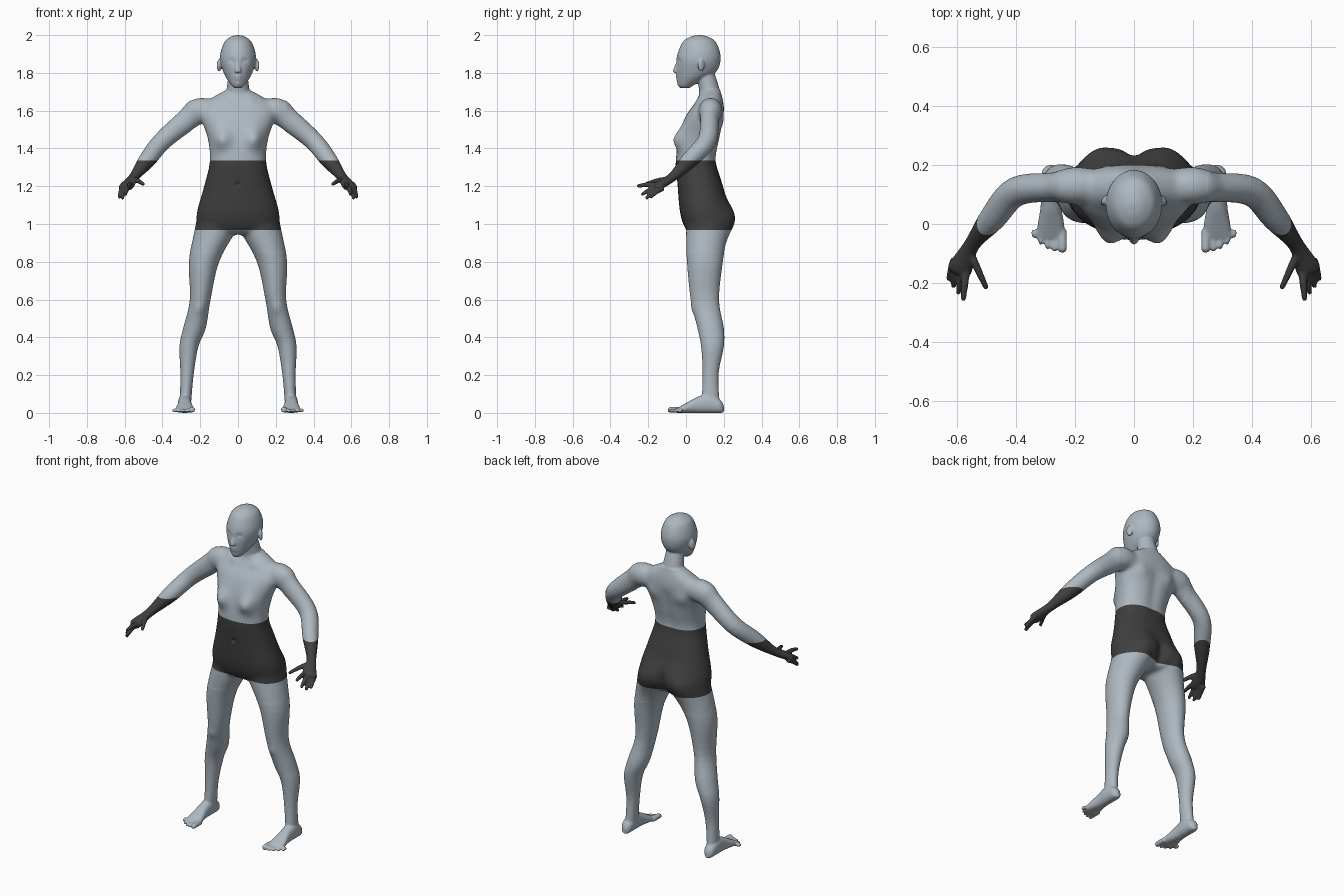
import bpy, bmesh, math
from mathutils import Vector, Matrix

cube = bpy.data.objects.get("Cube")
if cube:
    bpy.data.objects.remove(cube)

ACROSS_Y, UP = Vector((0, 1, 0)), Vector((0, 0, 1))
bm = bmesh.new()


def smooth_path(rows, steps=5):
    """Catmull-Rom through rows of (x, y, z, half width, half depth)."""
    rows = [Vector(row) for row in rows]
    padded = [rows[0], *rows, rows[-1]]
    path = []
    for before, start, end, after in zip(padded, padded[1:], padded[2:], padded[3:]):
        for step in range(steps):
            t = step / steps
            leave, arrive = (end - before) / 2, (after - start) / 2
            bend = 3 * (end - start) - 2 * leave - arrive
            twist = leave + arrive - 2 * (end - start)
            path.append(start + leave * t + bend * t ** 2 + twist * t ** 3)
    return path + [rows[-1]]


def loft(rows, normal=None, mirror=False, power=2, segments=32):
    """Closed skin over oval rings, square to the path or to a fixed normal."""
    path = smooth_path(rows)
    for sign in ((1, -1) if mirror else (1,)):
        previous, faces = None, []
        for i, row in enumerate(path):
            before, after = path[max(i - 1, 0)], path[min(i + 1, len(path) - 1)]
            along = normal or (Vector(after[:3]) - Vector(before[:3])).normalized()
            side = along.cross(ACROSS_Y if normal == UP else UP).normalized()
            other = side.cross(along)
            ring = []
            for k in range(segments):
                angle = math.tau * k / segments
                wide, deep = (math.copysign(abs(value) ** (2 / power), value)
                              for value in (math.cos(angle), math.sin(angle)))
                point = Vector(row[:3]) + side * wide * row[3] + other * deep * row[4]
                ring.append(bm.verts.new((point.x * sign, point.y, point.z)))
            if previous:
                for k in range(segments):
                    following = (k + 1) % segments
                    faces.append(bm.faces.new((previous[k], previous[following], ring[following], ring[k])))
            else:
                faces.append(bm.faces.new(ring[::-1]))
            previous = ring
        faces.append(bm.faces.new(previous))
        bmesh.ops.recalc_face_normals(bm, faces=faces)


def stack(rows, power=2):
    """Central part from rows of (height, half width, front, back)."""
    loft([(0, (front + back) / 2, height, width, (back - front) / 2)
          for height, width, front, back in rows], normal=UP, power=power)


# Torso
stack([(.945, .1, .04, .17), (.97, .2, 0, .21), (1.05, .22, -.03, .22), (1.2, .18, -.045, .195),
       (1.33, .15, -.055, .16), (1.45, .16, -.035, .18), (1.57, .2, 0, .2), (1.63, .19, .04, .2),
       (1.68, .12, .07, .19), (1.71, .06, .09, .18)], power=2.3)

# Neck, head and nose
stack([(1.6, .08, .06, .18), (1.7, .062, .07, .18), (1.8, .05, .05, .15)])
stack([(1.72, .02, -.03, .02), (1.74, .04, -.04, .05), (1.8, .076, -.05, .155), (1.88, .096, -.05, .184),
       (1.96, .074, -.02, .16), (1.99, .04, .02, .12), (2, .01, .06, .08)])
stack([(1.86, .01, -.05, -.02), (1.81, .016, -.07, -.04), (1.8, .01, -.06, -.03)])

# Ears
for sign in (1, -1):
    place = Matrix.Translation((.1 * sign, .08, 1.84)) @ Matrix.Rotation(.45 * sign, 4, 'Z')
    bmesh.ops.create_uvsphere(bm, u_segments=24, v_segments=16, radius=1,
                              matrix=place @ Matrix.Diagonal((.01, .02, .034, 1)))

# Legs
loft([(.11, .11, 1.06, .1, .1), (.12, .11, .97, .11, .11), (.18, .1, .8, .08, .095),
      (.2, .1, .6, .055, .075), (.23, .13, .45, .06, .07), (.26, .14, .35, .05, .06),
      (.27, .13, .2, .035, .042), (.28, .13, .03, .03, .05)], normal=UP, mirror=True)

# Feet resting on the ground, then toes
foot = ((.2, .01, .02), (.18, .03, .035), (.12, .035, .05), (.06, .035, .042),
        (0, .045, .026), (-.05, .05, .012))
loft([(.282, y, height, width, height) for y, width, height in foot],
     normal=ACROSS_Y, mirror=True, power=2.3)
for toe in range(5):
    x, tip, radius = .247 + .023 * toe, .003 * toe ** 2 - .097, .01
    if toe == 0:
        x, radius = .243, .015
    loft([(x, y, size + .002, size, size) for y, size in
          ((-.02, radius), (tip + .012, radius), (tip, radius / 2))],
         normal=ACROSS_Y, mirror=True, segments=16)

# Arms running into the palms
loft([(.1, .13, 1.59, .05, .05), (.2, .13, 1.6, .065, .07), (.27, .125, 1.55, .05, .06),
      (.4, .11, 1.44, .05, .05), (.48, .02, 1.34, .045, .045), (.55, -.07, 1.25, .027, .025),
      (.59, -.15, 1.2, .042, .022), (.6, -.17, 1.19, .03, .012)], mirror=True)


def digit(root, tip, arch):
    """One finger or thumb, slightly bent at the middle."""
    middle = root.lerp(tip, .5) + UP * arch
    loft([(*root, .014, .014), (*middle, .013, .013), (*tip, .009, .009)], mirror=True, segments=16)


# Fingers spread from index to little, then thumbs
first_root, last_root = Vector((.57, -.15, 1.205)), Vector((.61, -.12, 1.19))
first_tip, last_tip = Vector((.58, -.26, 1.2)), Vector((.63, -.19, 1.14))
for finger in range(4):
    spread = finger / 3
    droop = UP * .03 * math.sin(math.pi * spread)
    digit(first_root.lerp(last_root, spread), first_tip.lerp(last_tip, spread) - droop, arch=.006)
digit(Vector((.56, -.09, 1.24)), Vector((.5, -.22, 1.21)), arch=.004)

# Fuse the parts into one skin
rough = bpy.data.meshes.new("body")
bm.to_mesh(rough)
bm.free()
body = bpy.data.objects.new("body", rough)
bpy.context.collection.objects.link(body)
fuse = body.modifiers.new("fuse", 'REMESH')
fuse.mode, fuse.voxel_size = 'VOXEL', .005
relax = body.modifiers.new("relax", 'SMOOTH')
relax.factor, relax.iterations = .5, 7
skin = bpy.data.meshes.new_from_object(body.evaluated_get(bpy.context.evaluated_depsgraph_get()))
body.modifiers.clear()
body.data = skin
bm = bmesh.new()
bm.from_mesh(skin)

# Blend the hips, armpits and shoulders
trunk = [vert for vert in bm.verts if .85 < vert.co.z < 1.7 and abs(vert.co.x) < .25]
for _ in range(40):
    bmesh.ops.smooth_vert(bm, verts=trunk, factor=.5, use_axis_x=True, use_axis_y=True, use_axis_z=True)


def press(x, y, z, radius, push):
    """Soft mirrored bump or dent: moves the skin along y near a point."""
    for sign in ((1, -1) if x else (1,)):
        centre = Vector((x * sign, y, z))
        for vert in bm.verts:
            distance = (vert.co - centre).length / radius
            if distance < 3:
                vert.co.y += push * math.exp(-distance ** 2 / 1.5)


# Face: eye sockets, eyes, lips, chin
press(.036, -.04, 1.857, radius=.016, push=.01)
press(.036, -.03, 1.851, radius=.01, push=-.007)
for lip in (1.765, 1.783):
    press(.01, -.05, lip, radius=.009, push=-.006)
press(0, -.04, 1.74, radius=.014, push=-.006)
# Chest and buttocks
press(.09, -.02, 1.5, radius=.06, push=-.012)
press(.09, -.03, 1.445, radius=.042, push=-.035)
press(.1, .22, 1.04, radius=.075, push=.045)
for height in (.97, 1.01, 1.05):
    press(0, .23, height, radius=.025, push=-.016)
# Navel, shoulder blades, spine, collar bones, kneecaps
press(0, -.04, 1.21, radius=.009, push=.014)
press(.1, .19, 1.54, radius=.035, push=.01)
for height in (1.35, 1.4, 1.45, 1.5, 1.55):
    press(0, .18, height, radius=.03, push=-.006)
press(.07, .05, 1.66, radius=.02, push=-.006)
press(.2, .03, .55, radius=.025, push=-.006)

# Colours
for name, colour in (("pale blue grey", (.42, .48, .53, 1)), ("charcoal", (.05, .05, .05, 1))):
    material = bpy.data.materials.new(name)
    material.use_nodes = True
    material.diffuse_color = colour
    material.node_tree.nodes["Principled BSDF"].inputs["Base Color"].default_value = colour
    skin.materials.append(material)

# Darken the middle band, cut along clean edges
low, high = .968, 1.336
for height in (low, high):
    bmesh.ops.bisect_plane(bm, geom=bm.verts[:] + bm.edges[:] + bm.faces[:],
                           plane_co=UP * height, plane_no=UP)
for face in bm.faces:
    face.material_index = int(low < face.calc_center_median().z < high)
    face.smooth = True
bm.to_mesh(skin)
bm.free()
